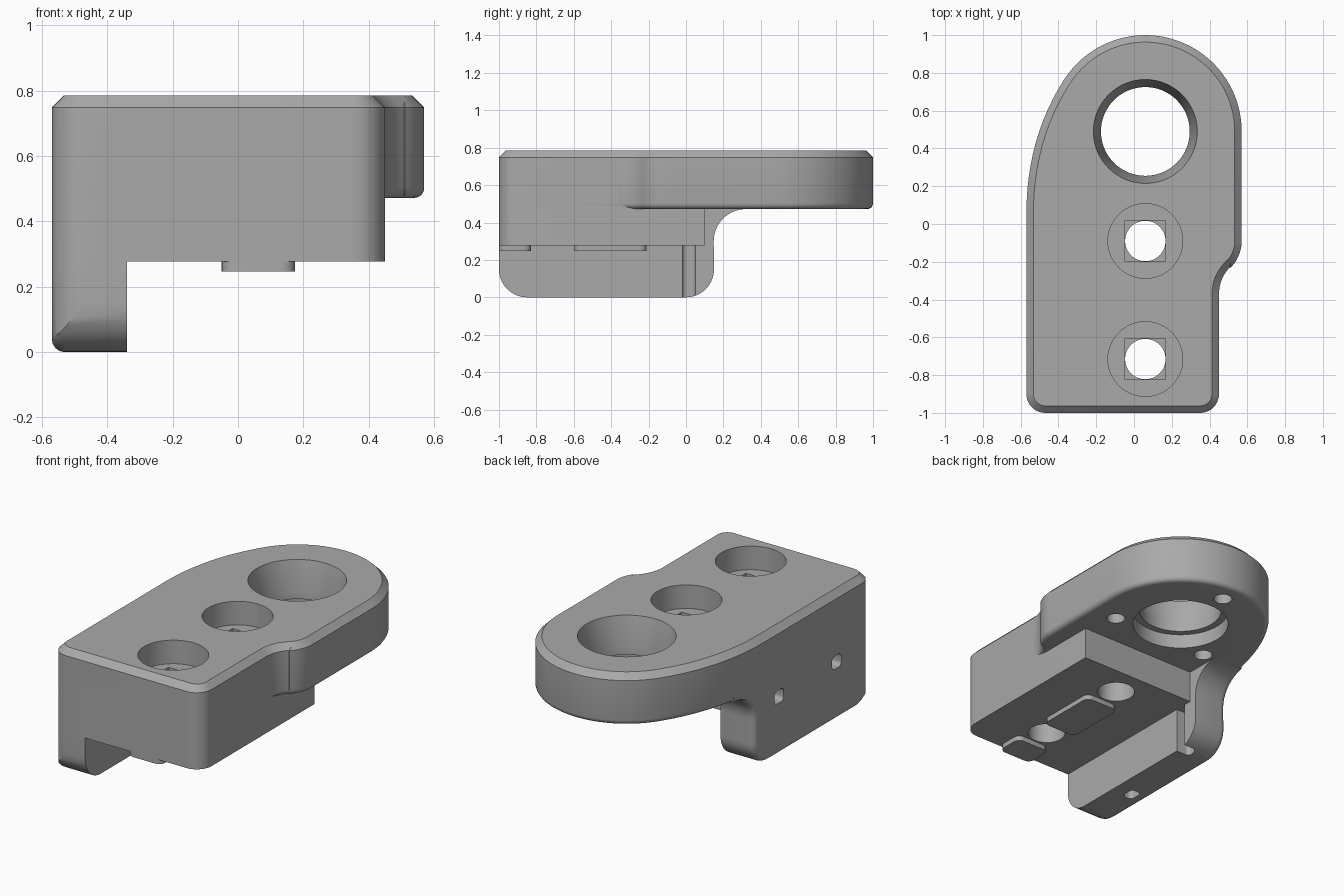
import bpy, bmesh
from math import sin, cos, radians
from mathutils import Vector

if "Cube" in bpy.data.objects:
    bpy.data.objects.remove(bpy.data.objects["Cube"])

grey = bpy.data.materials.new("plain grey")
grey.use_nodes = True
grey.diffuse_color = (0.4, 0.4, 0.4, 1)
grey.node_tree.nodes["Principled BSDF"].inputs["Base Color"].default_value = grey.diffuse_color


def arc(cx, cy, r, a, b, n=10):
    angles = [radians(a + (b - a) * i / n) for i in range(n + 1)]
    return [(cx + r * cos(t), cy + r * sin(t)) for t in angles]


def rounded_rect(x0, y0, x1, y1, r):
    return (arc(x0 + r, y0 + r, r, 180, 270, 6) + arc(x1 - r, y0 + r, r, 270, 360, 6)
            + arc(x1 - r, y1 - r, r, 0, 90, 6) + arc(x0 + r, y1 - r, r, 90, 180, 6))


def inset(points, d):
    """Move a counter-clockwise outline inwards by d."""
    result = []
    for i, p in enumerate(points):
        p = Vector(p)
        e1 = (p - Vector(points[i - 1])).normalized()
        e2 = (Vector(points[(i + 1) % len(points)]) - p).normalized()
        n1, n2 = Vector((-e1.y, e1.x)), Vector((-e2.y, e2.x))
        result.append(p + (n1 + n2) * d / (1 + n1.dot(n2)))
    return result


def loft(name, outline, levels, axis="z"):
    """Stack an outline along an axis; levels are (position, inset) pairs."""
    bm = bmesh.new()
    rings = []
    for pos, d in levels:
        flat = inset(outline, d) if d else outline
        rings.append([bm.verts.new((u, v, pos) if axis == "z" else (pos, u, v))
                      for u, v in flat])
    for low, high in zip(rings, rings[1:]):
        for i in range(len(low)):
            bm.faces.new((low[i - 1], low[i], high[i], high[i - 1]))
    bm.faces.new(rings[0][::-1])
    bm.faces.new(rings[-1])
    bmesh.ops.recalc_face_normals(bm, faces=bm.faces)
    mesh = bpy.data.meshes.new(name)
    bm.to_mesh(mesh)
    bm.free()
    mesh.materials.append(grey)
    obj = bpy.data.objects.new(name, mesh)
    bpy.context.collection.objects.link(obj)
    return obj


def combine(target, other, operation):
    mod = target.modifiers.new(operation, "BOOLEAN")
    mod.operation, mod.solver, mod.object = operation, "EXACT", other
    bpy.context.view_layer.objects.active = target
    bpy.ops.object.modifier_apply(modifier=mod.name)
    bpy.data.objects.remove(other)


def round_hole(x, y, levels, n=48):
    """Cut a stepped or tapered round hole; levels are (height, radius)."""
    big = max(r for z, r in levels)
    circle = arc(x, y, big, 0, 360, n)[:-1]
    combine(bracket, loft("hole", circle, [(z, (big - r)) for z, r in levels]), "DIFFERENCE")


TOP, UNDER, BASE = 0.785, 0.472, 0.277
front_corners = arc(-0.47, -0.9, 0.1, 180, 270) + arc(0.35, -0.9, 0.1, 270, 360)

# Plate outline: straight front, stepped side, round nose, swept flank
start, mid, end = Vector((-0.368, 0.768)), Vector((-0.57, 0.457)), Vector((-0.57, 0.05))
flank = [tuple(start * (1 - t) ** 2 + mid * 2 * t * (1 - t) + end * t * t)
         for t in [i / 12 for i in range(1, 13)]]
outline = (front_corners + arc(0.65, -0.37, 0.2, 180, 135) + arc(0.37, -0.09, 0.2, -45, 0)
           + arc(0.06, 0.49, 0.51, 0, 147, 40) + flank)
edge = 0.03
bottom_round = [(UNDER + edge * (1 - sin(radians(a))), edge * (1 - cos(radians(a))))
                for a in (90, 67, 45, 22, 0)]
bracket = loft("bracket", outline, bottom_round + [(0.748, 0), (TOP, 0.037)])

# Lower block
block = front_corners + [(0.45, 0.10), (-0.57, 0.10)]
combine(bracket, loft("block", block, [(BASE, 0), (0.7, 0)]), "UNION")

# Side leg with rounded feet and a fillet up to the plate
profile = (arc(-0.85, 0.15, 0.15, 180, 270) + arc(0, 0.15, 0.15, 270, 360)
           + arc(0.32, 0.30, 0.172, 180, 90) + [(0.32, 0.6), (-1, 0.6)])
r = 0.04
leg_round = [(-0.57 + r * (1 - sin(radians(a))), r * (1 - cos(radians(a))))
             for a in (90, 67, 45, 22, 0)]
leg = loft("leg", profile, leg_round + [(-0.34, 0)], "x")
combine(leg, loft("leg_limit", outline, [(-0.1, 0), (0.65, 0)]), "INTERSECT")
combine(bracket, leg, "UNION")

# Locating tabs under the block
for y0, y1 in ((-0.60, -0.21), (-1.0, -0.83)):
    tab = rounded_rect(-0.05, y0, 0.175, y1, 0.04)
    combine(bracket, loft("tab", tab, [(0.247, 0), (0.32, 0)]), "UNION")

# Large tapered hole with a recess below
round_hole(0.06, 0.49, [(0.4, 0.275), (0.56, 0.275)], 64)
round_hole(0.06, 0.49, [(0.5, 0.235), (0.60, 0.235), (TOP, 0.275), (0.85, 0.275)], 64)

# Three blind holes around the large hole
for angle in (90, 210, 330):
    x, y = 0.06 + 0.38 * cos(radians(angle)), 0.49 + 0.38 * sin(radians(angle))
    round_hole(x, y, [(0.4, 0.053), (0.64, 0.053)], 24)

# Bolt holes: counterbore, bridging steps and shaft
for y in (-0.09, -0.715):
    round_hole(0.06, y, [(0.64, 0.198), (0.9, 0.198)])
    s = 0.108
    square = [(0.06 - s, y - s), (0.06 + s, y - s), (0.06 + s, y + s), (0.06 - s, y + s)]
    combine(bracket, loft("step", square, [(0.61, 0), (0.7, 0)]), "DIFFERENCE")
    round_hole(0.06, y, [(0.1, s - 0.001), (0.7, s - 0.001)])

# Tie slots through the outer side of the leg
for y in (-0.09, -0.65):
    slot = rounded_rect(y - 0.045, 0.32, y + 0.045, 0.40, 0.025)
    combine(bracket, loft("slot", slot, [(-0.7, 0), (-0.44, 0)], "x"), "DIFFERENCE")
foot_slot = rounded_rect(-0.5, -0.62, -0.43, -0.53, 0.025)
combine(bracket, loft("foot_slot", foot_slot, [(-0.1, 0), (0.2, 0)]), "DIFFERENCE")

# Upright groove on the inner side of the leg
groove = rounded_rect(-0.43, -0.02, -0.3, 0.05, 0.025)
combine(bracket, loft("groove", groove, [(-0.1, 0), (BASE, 0)]), "DIFFERENCE")

bpy.ops.object.select_all(action="DESELECT")
bracket.select_set(True)
bpy.context.view_layer.objects.active = bracket
bpy.ops.object.shade_smooth_by_angle(angle=radians(30))
